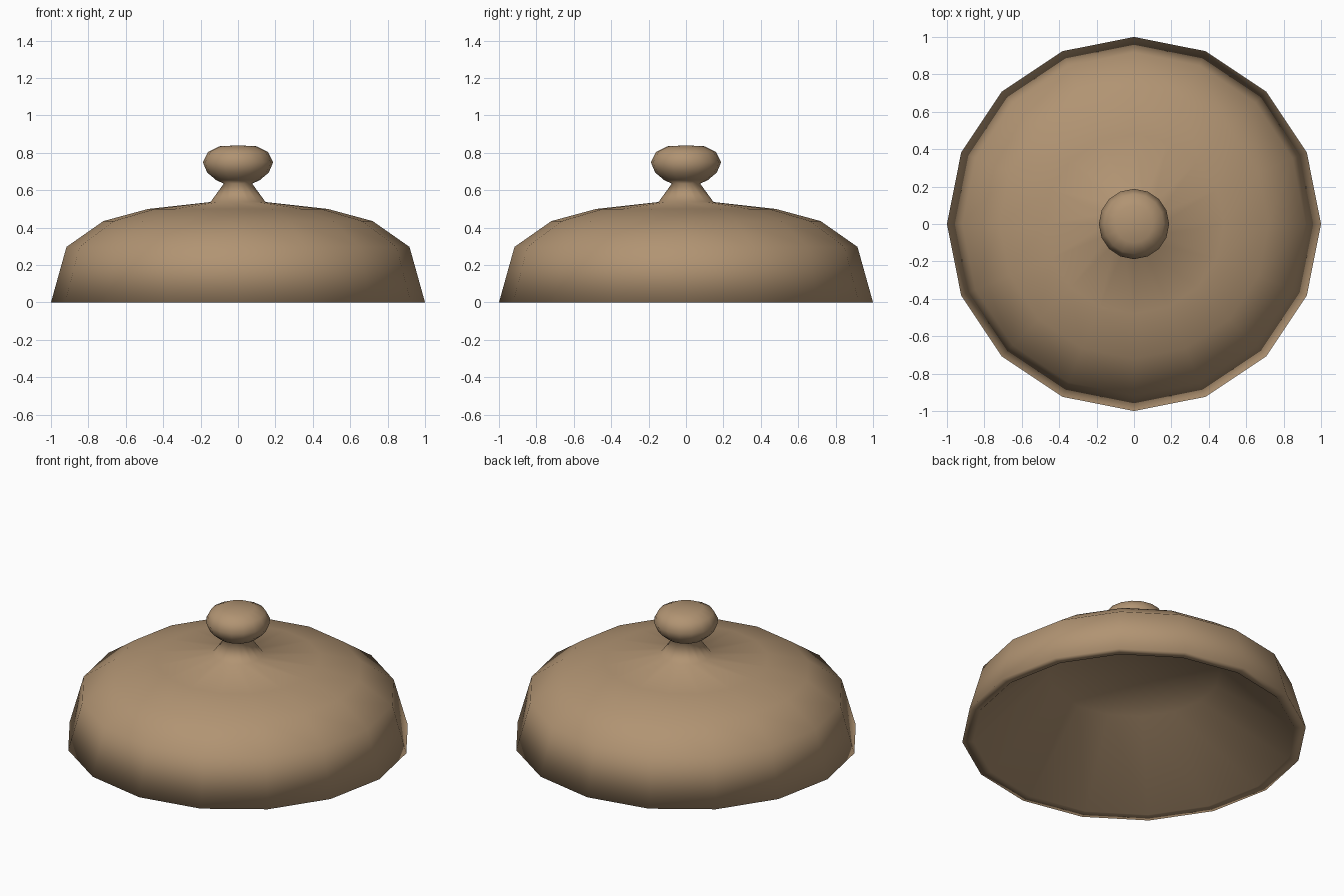
import bpy, bmesh, math

if "Cube" in bpy.data.objects:
    bpy.data.objects.remove(bpy.data.objects["Cube"])

SIDES = 16

clay = bpy.data.materials.new("warm_tan")
clay.diffuse_color = (0.44, 0.295, 0.17, 1.0)
clay.use_nodes = True
clay.node_tree.nodes["Principled BSDF"].inputs["Base Color"].default_value = clay.diffuse_color


def lathe(name, profile):
    """Revolve an (r, z) profile round z; points with r = 0 become poles."""
    bm = bmesh.new()
    rings = []
    for r, z in profile:
        if r == 0:
            rings.append([bm.verts.new((0, 0, z))] * SIDES)
        else:
            rings.append([bm.verts.new((r * math.cos(math.tau * i / SIDES),
                                        r * math.sin(math.tau * i / SIDES), z))
                          for i in range(SIDES)])
    for a, b in zip(rings, rings[1:]):
        for i in range(SIDES):
            j = (i + 1) % SIDES
            bm.faces.new(list(dict.fromkeys((a[i], b[i], b[j], a[j]))))
    bmesh.ops.recalc_face_normals(bm, faces=bm.faces)
    for f in bm.faces:
        f.smooth = True
    mesh = bpy.data.meshes.new(name)
    bm.to_mesh(mesh)
    bm.free()
    mesh.materials.append(clay)
    obj = bpy.data.objects.new(name, mesh)
    bpy.context.collection.objects.link(obj)
    return obj


# Knob, neck and outer dome, then the rim and the hollow underside
knob = [(0, 0.84), (0.10, 0.835), (0.16, 0.805), (0.188, 0.75),
        (0.165, 0.695), (0.118, 0.655), (0.076, 0.635)]
dome = [(0.147, 0.537), (0.48, 0.50), (0.72, 0.435), (0.917, 0.297), (1.0, 0)]
hollow = [(0.935, 0), (0.50, 0.41), (0, 0.44)]
lathe("domed_lid", knob + dome + hollow)
